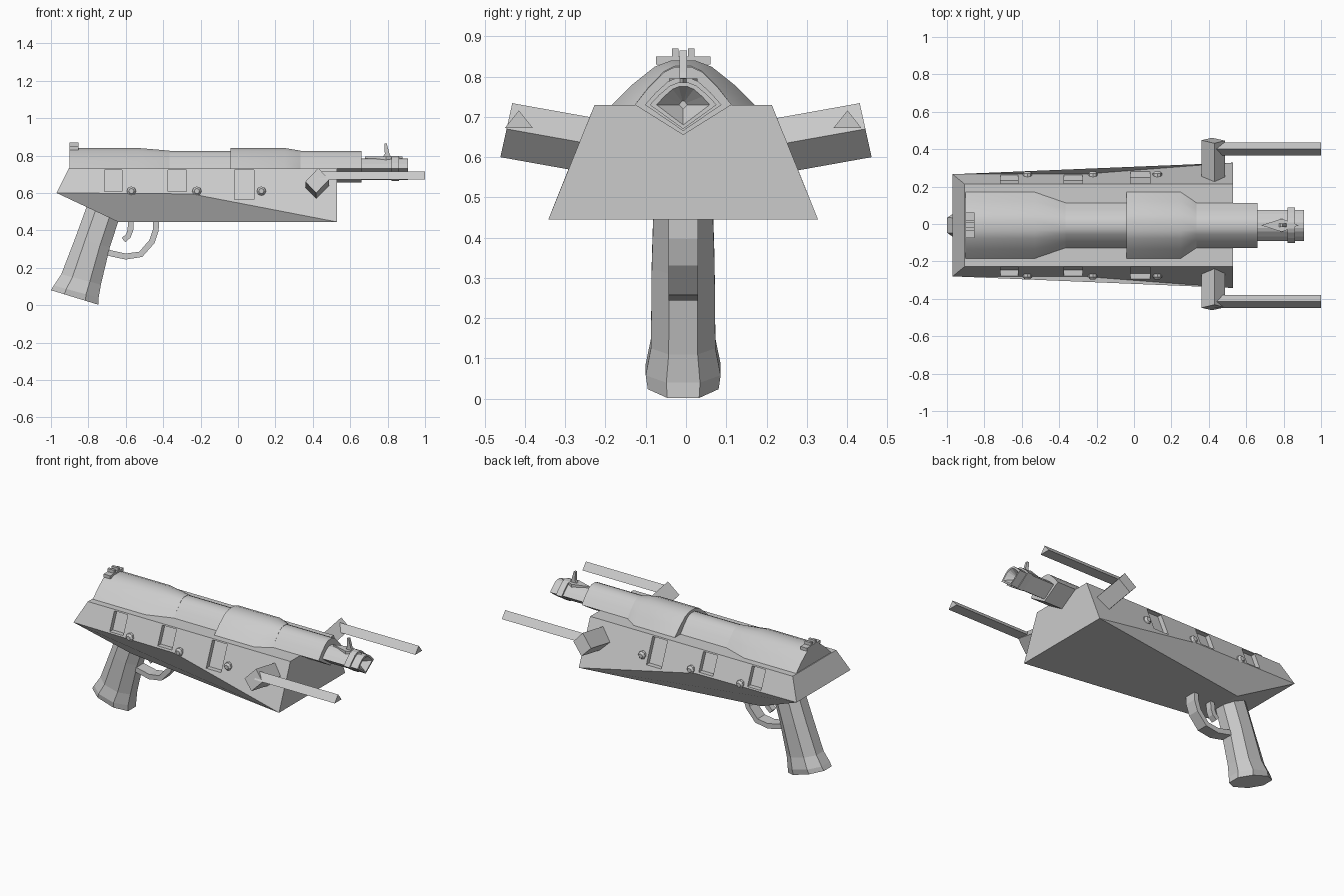
import bpy, bmesh, math
from mathutils import Vector, Matrix

if "Cube" in bpy.data.objects:
    bpy.data.objects.remove(bpy.data.objects["Cube"])

metal = bpy.data.materials.new("plain_grey")
metal.diffuse_color = (0.6, 0.6, 0.6, 1)
metal.use_nodes = True
metal.node_tree.nodes["Principled BSDF"].inputs["Base Color"].default_value = metal.diffuse_color
YC = -0.007  # centre line of the weapon


def make(name, verts, faces, smooth=None):
    me = bpy.data.meshes.new(name)
    me.from_pydata([tuple(v) for v in verts], [], faces)
    bm = bmesh.new()
    bm.from_mesh(me)
    bmesh.ops.recalc_face_normals(bm, faces=bm.faces)
    bm.to_mesh(me)
    bm.free()
    ob = bpy.data.objects.new(name, me)
    bpy.context.collection.objects.link(ob)
    me.materials.append(metal)
    if smooth:
        bpy.ops.object.select_all(action='DESELECT')
        ob.select_set(True)
        bpy.context.view_layer.objects.active = ob
        bpy.ops.object.shade_smooth_by_angle(angle=math.radians(smooth))
    return ob


def loft(name, rings, smooth=None):
    n = len(rings[0])
    verts = [v for r in rings for v in r]
    faces = [(k * n + i, k * n + (i + 1) % n, (k + 1) * n + (i + 1) % n, (k + 1) * n + i)
             for k in range(len(rings) - 1) for i in range(n)]
    faces += [tuple(range(n)), tuple(range(len(verts) - n, len(verts)))]
    return make(name, verts, faces, smooth)


def box(name, x, y, z):
    return loft(name, [[(a, y[0], z[0]), (a, y[1], z[0]), (a, y[1], z[1]), (a, y[0], z[1])] for a in x])


def arch(x, hw, top, low):
    """Keel-bottomed cross-section with a rounded upper half."""
    half = [(1, 0), (.72, .45), (.4, .86), (.17, 1)]
    pts = [(a * hw, .73 + b * (top - .73)) for a, b in half]
    pts += [(-y, z) for y, z in reversed(pts)] + [(0, low)]
    return [(x, YC + y, z) for y, z in pts]


def strap(name, path, thick, hw):
    """Flat bar following a path in the xz plane."""
    P = [Vector((x, 0, z)) for x, z in path]
    rings = []
    for i, p in enumerate(P):
        d = (P[min(i + 1, len(P) - 1)] - P[max(i - 1, 0)]).normalized()
        o = Vector((-d.z, 0, d.x)) * thick / 2
        w = Vector((0, hw, 0))
        c = p + Vector((0, YC, 0))
        rings.append([c + o + w, c + o - w, c - o - w, c - o + w])
    return loft(name, rings)


# Wedge-shaped receiver
side = [(-.905, .22, .73), (.53, .22, .73), (.53, .335, .445), (-.25, .275, .595),
        (-.97, .273, .60), (-.64, .16, .445)]
V = [(x, YC + s * y, z) for s in (1, -1) for x, y, z in side]
F = [(0, 1, 2, 3, 4), (4, 3, 2, 5)]
F += [tuple(i + 6 for i in f) for f in F]
F += [(0, 1, 7, 6), (1, 2, 8, 7), (2, 5, 11, 8), (5, 4, 10, 11), (4, 0, 6, 10)]
body = make("receiver", V, F)

# Recessed side windows, cut parallel to the sloped sides
slope = .115 / .285
windows = [(-.715, -.62, .607), (-.375, -.275, .607), (-.02, .085, .565)]
for s in (1, -1):
    for x0, x1, zb in windows:
        rings = []
        for x in (x0, x1):
            q = []
            for z, off in ((zb, -.03), (zb, .05), (.722, .05), (.722, -.03)):
                q.append((x, YC + s * (.22 + (.73 - z) * slope + off), z))
            rings.append(q)
        cut = loft("window_cutter", rings)
        cut.hide_render = True
        cut.hide_viewport = True
        cut.display_type = 'WIRE'
        m = body.modifiers.new("window", 'BOOLEAN')
        m.operation, m.solver, m.object = 'DIFFERENCE', 'EXACT', cut

# Side bolts
for s in (1, -1):
    for x in (-.57, -.22, .125):
        rings = []
        for r, y in ((.025, .25), (.025, .277), (.014, .289)):
            rings.append([(x + r * math.cos(k * math.pi / 4), YC + s * y,
                           .61 + r * math.sin(k * math.pi / 4)) for k in range(8)])
        loft("bolt", rings)

# Barrel with two widened shrouds
loft("barrel", [arch(-.45, .12, .824, .66), arch(.66, .12, .824, .655)], 50)
loft("rear_shroud", [arch(-.9, .177, .84, .70), arch(-.53, .177, .84, .70),
                     arch(-.365, .12, .826, .70)], 50)
loft("middle_shroud", [arch(-.04, .177, .84, .70), arch(.25, .177, .84, .70),
                       arch(.335, .12, .826, .70)], 50)

# Muzzle with collar and hollow tip
loft("muzzle", [arch(.65, .083, .785, .67), arch(.91, .083, .785, .67),
                arch(.91, .066, .775, .68), arch(.86, .01, .74, .72)])
loft("muzzle_collar", [arch(.82, .095, .797, .665), arch(.86, .095, .797, .665)])

# Front sight on a diamond base
loft("front_sight_base", [[(.68, YC, z), (.79, YC - .035, z), (.88, YC, z), (.79, YC + .035, z)]
                          for z in (.77, .795)])
loft("front_sight", [[(a, YC - .009, z), (b, YC - .009, z), (b, YC + .009, z), (a, YC + .009, z)]
                     for a, b, z in ((.77, .82, .785), (.785, .81, .81), (.782, .795, .865))])

# Rear sight
box("rear_sight_base", (-.9, -.853), (YC - .068, YC + .068), (.83, .85))
for s in (1, -1):
    ys = sorted((YC + s * .012, YC + s * .028))
    box("rear_sight_post", (-.9, -.853), ys, (.845, .87))

# Outrigger arms and rods, mirrored to both sides
for s in (1, -1):
    rings = []
    for y, z in ((.20, .624), (.446, .668)):
        q = []
        for dx, dz in ((-.063, -.008), (-.005, -.068), (.063, .002), (.007, .066)):
            q.append((.423 + dx, s * (y - dz * .22), z + dz))
        rings.append(q)
    loft("outrigger_arm", rings)
    yc = YC + s * .408
    loft("outrigger_rod", [[(x, yc - .035, .672), (x, yc + .035, .672), (x, yc, .716)]
                           for x in (.43, 1.0)])

# Octagonal grip with flared butt
rings = []
for (rx, rz), (fx, fz), w in (((-1, .08), (-.745, .002), .088), ((-.985, .105), (-.745, .04), .093),
                              ((-.945, .165), (-.733, .11), .08), ((-.87, .36), (-.685, .31), .078),
                              ((-.79, .58), (-.61, .54), .071)):
    q = []
    for t, y in ((0, .45), (.28, 1), (.72, 1), (1, .45), (1, -.45), (.72, -1), (.28, -1), (0, -.45)):
        q.append((rx + t * (fx - rx), YC + y * w, rz + t * (fz - rz)))
    rings.append(q)
loft("grip", rings)

# Trigger and its guard
strap("trigger_guard", [(-.71, .285), (-.67, .275), (-.60, .26), (-.52, .272), (-.46, .34),
                        (-.44, .40), (-.437, .47)], .032, .037)
strap("trigger", [(-.573, .47), (-.575, .40), (-.587, .37), (-.612, .348)], .03, .02)
